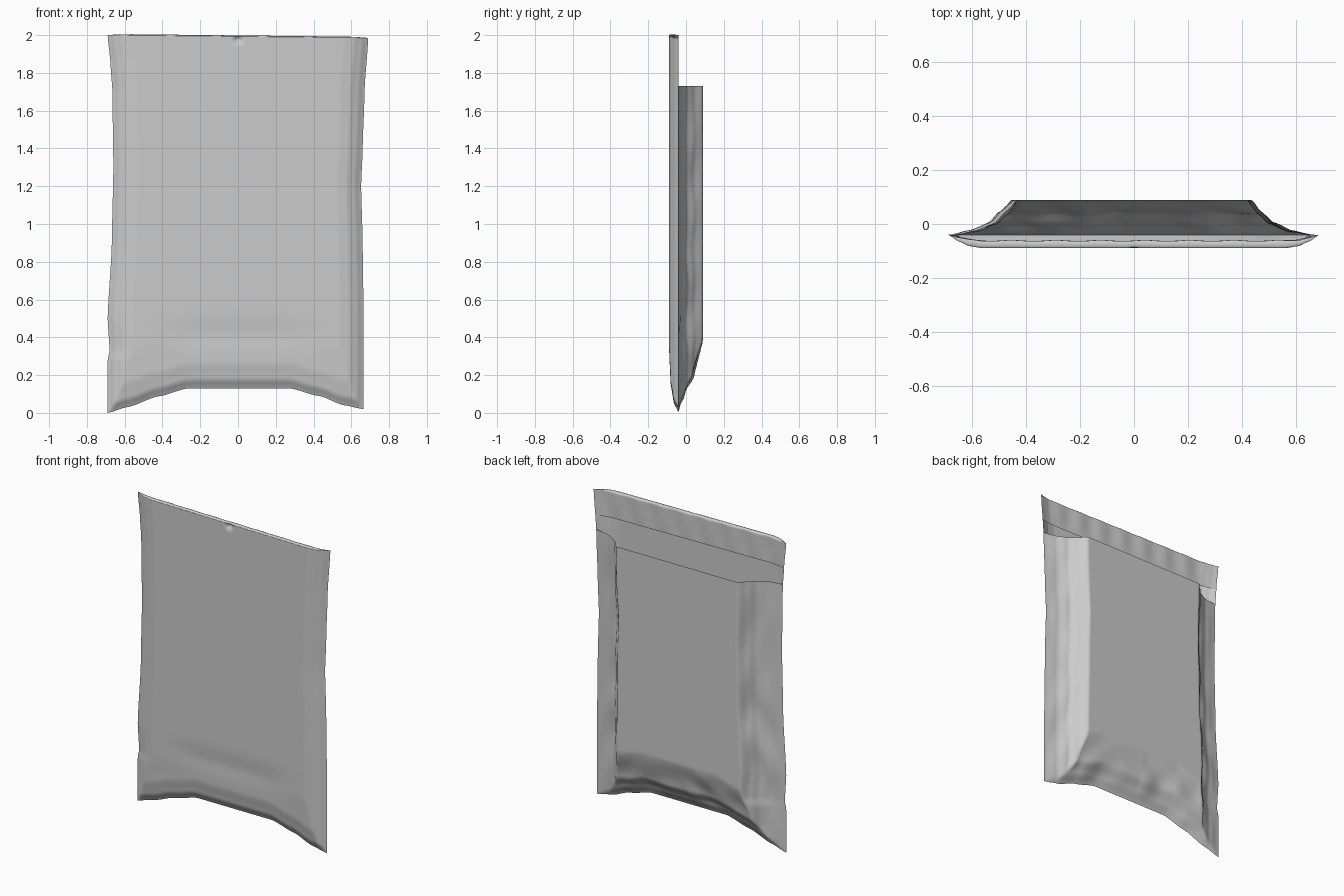
import bpy, bmesh, math

if "Cube" in bpy.data.objects:
    bpy.data.objects.remove(bpy.data.objects["Cube"])

SEAM_Y = -0.04


def curve(points, v):
    """Smoothly interpolate (position, value) pairs."""
    if v <= points[0][0]:
        return points[0][1]
    for (a, fa), (b, fb) in zip(points, points[1:]):
        if v <= b:
            k = (v - a) / (b - a)
            k = 0.5 * k + 0.5 * k * k * (3 - 2 * k)
            return fa + (fb - fa) * k
    return points[-1][1]


# Outline of the bag: side seams by height, bottom edge by width
LEFT = [(0, -.69), (.28, -.69), (.33, -.68), (.5, -.69), (.9, -.668), (1.3, -.66),
        (1.7, -.665), (1.85, -.675), (2, -.69)]
RIGHT = [(0, .665), (.5, .665), (.9, .66), (1.2, .652), (1.4, .66), (1.7, .67), (2, .69)]
BOTTOM = [(-1, 0), (-.85, .03), (-.6, .088), (-.37, .13), (.42, .13), (.65, .09),
          (.85, .04), (1, .02)]
# Bulge of each sheet by distance from side seam / bottom edge
FRONT_SIDE = [(0, 0), (.04, .5), (.08, .85), (.13, 1)]
FRONT_BOTTOM = [(0, 0), (.05, .55), (.14, .85), (.32, 1)]
BACK_SIDE = [(0, 0), (.08, .1), (.15, .32), (.19, .62), (.235, 1)]
BACK_BOTTOM = [(0, 0), (.06, .28), (.13, .63), (.31, 1)]


def place(u, z):
    """x position and distance from the nearest side seam."""
    lo, hi = curve(LEFT, z), curve(RIGHT, z)
    x = lo + (hi - lo) * (u + 1) / 2
    return x, min(x - lo, hi - x)


def top_edge(u):
    return 1.9925 - 0.0075 * u


def front_y(u, x, z, side, rise):
    f = min(curve(FRONT_SIDE, side), curve(FRONT_BOTTOM, rise))
    dent = .008 * math.exp(-((z - .42) / .07) ** 2 - (x / .4) ** 4)
    pucker = .025 * math.exp(-(x / .018) ** 2 - ((z - 1.975) / .012) ** 2)
    return SEAM_Y - .05 * f + dent + pucker


def back_y(u, x, z, side, rise):
    a, b = curve(BACK_SIDE, side), curve(BACK_BOTTOM, rise)
    f = min(a, b)
    # creases live on the sloping parts only
    slope = 4 * f * (1 - f) * min(1, side / .05) * min(1, rise / .05)
    fold = .007 * math.sin(13 * z + 9 * x) * math.sin(21 * x + 2)
    fold += .006 * math.sin(17 * z - 24 * side) * math.exp(-((z - .6) / .6) ** 2)
    return SEAM_Y + .13 * f + slope * fold


def make_sheet(name, func, nu, nv):
    """Grid mesh from func(u in -1..1, t in 0..1)."""
    bm = bmesh.new()
    rows = [[bm.verts.new(func(2 * i / nu - 1, j / nv)) for i in range(nu + 1)]
            for j in range(nv + 1)]
    for r0, r1 in zip(rows, rows[1:]):
        for i in range(nu):
            bm.faces.new((r0[i], r0[i + 1], r1[i + 1], r1[i]))
    mesh = bpy.data.meshes.new(name)
    bm.to_mesh(mesh)
    bm.free()
    ob = bpy.data.objects.new(name, mesh)
    bpy.context.collection.objects.link(ob)
    for p in mesh.polygons:
        p.use_smooth = True
    return ob


def panel(u, t, top, depth):
    base = curve(BOTTOM, u)
    z = base + t * (top - base)
    x, side = place(u, z)
    return x, depth(u, x, z, side, z - base), z


# Tall front sheet
make_sheet("front_sheet", lambda u, t: panel(u, t, top_edge(u), front_y), 140, 140)

# Shorter bulging back sheet with an open mouth at its top
back = make_sheet("back_sheet", lambda u, t: panel(u, t, 1.73, back_y), 140, 120)
back.data.flip_normals()


# Folded strip along the top, hanging behind the front sheet
def strip(u, t):
    z_top = top_edge(u)
    turn = min(1, t / .25)
    drop = max(0, t - .25) / .75 * .165
    x, side = place(u, z_top - drop)
    f = curve(FRONT_SIDE, side)
    near = front_y(u, x, z_top, side, 1)
    far = SEAM_Y - .022 * f + .003 * f * math.sin(38 * x) * math.sin(3 * t)
    y = near + (far - near) * (1 - math.cos(math.pi * turn)) / 2
    return x, y, z_top - drop + .006 * f * math.sin(math.pi * turn)


make_sheet("top_strip", strip, 140, 24)
